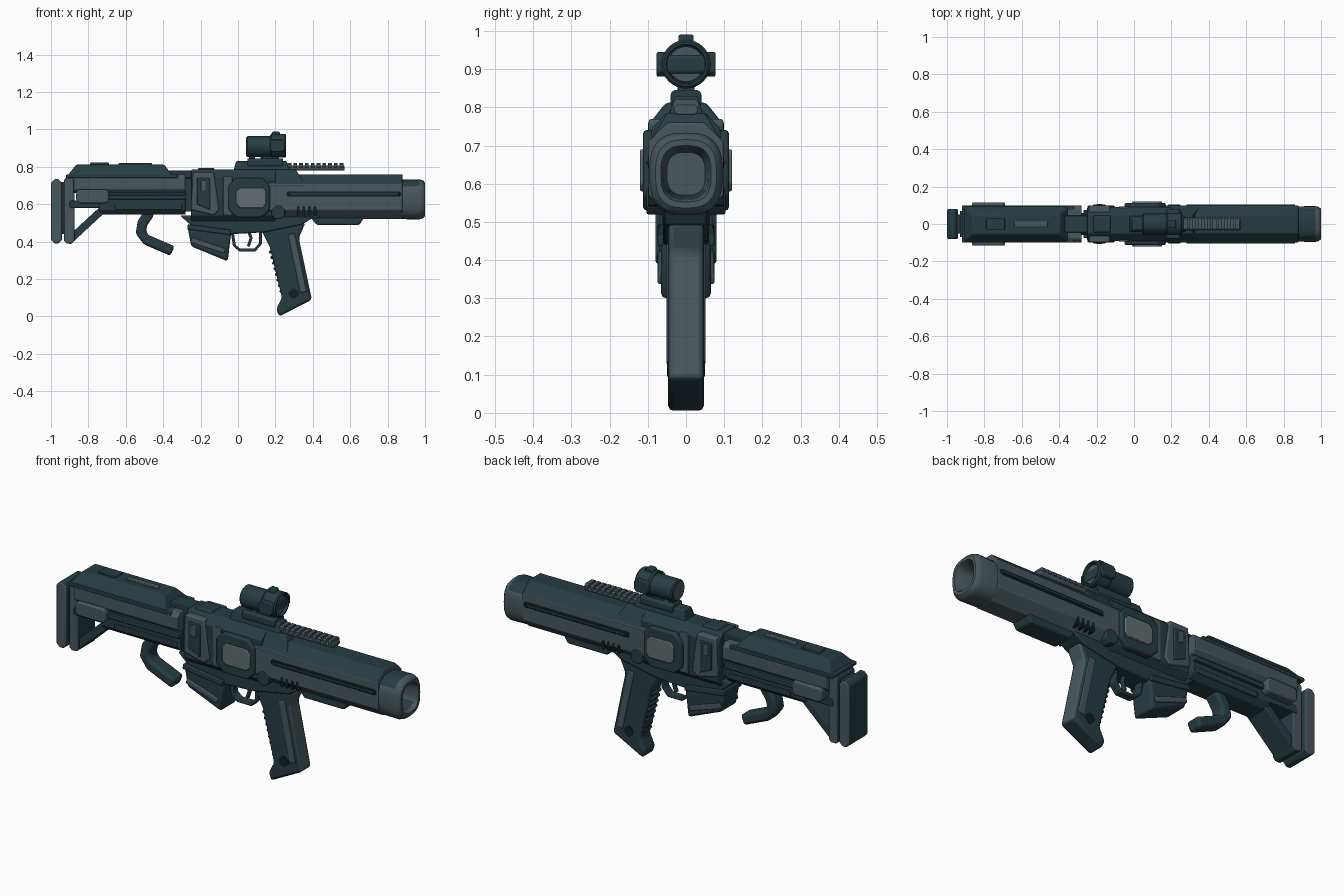
import bpy, bmesh, math
from mathutils import Vector

cube = bpy.data.objects.get("Cube")
if cube:
    bpy.data.objects.remove(cube)


def material(name, red, green, blue):
    mat = bpy.data.materials.new(name)
    mat.use_nodes = True
    mat.diffuse_color = (red, green, blue, 1)
    shader = mat.node_tree.nodes["Principled BSDF"]
    shader.inputs["Base Color"].default_value = mat.diffuse_color
    return mat


DARK = material("dark teal", .02, .046, .055)
GREY = material("slate grey", .064, .095, .107)
PALE = material("pale grey", .125, .155, .165)
BLACK = material("groove black", .006, .014, .018)
FINE, SOFT, ROUND = .004, .008, .014  # edge rounding


def loft(name, rings, colour=DARK, bevel=FINE, accent=None, where=None):
    """Skin equal rings, close both ends, and paint faces that meet a rule."""
    bm = bmesh.new()
    loops = [[bm.verts.new(point) for point in ring] for ring in rings]
    for near, far in zip(loops, loops[1:]):
        for i in range(len(near)):
            bm.faces.new((near[i - 1], near[i], far[i], far[i - 1]))
    bm.faces.new(loops[0])
    bm.faces.new(loops[-1])
    bmesh.ops.recalc_face_normals(bm, faces=bm.faces[:])
    bm.normal_update()
    mesh = bpy.data.meshes.new(name)
    mesh.materials.append(colour)
    if accent:
        mesh.materials.append(accent)
        for face in bm.faces:
            face.material_index = int(where(face.normal, face.calc_center_median()))
    bm.to_mesh(mesh)
    bm.free()
    ob = bpy.data.objects.new(name, mesh)
    bpy.context.collection.objects.link(ob)
    if bevel:
        mod = ob.modifiers.new("rounded edges", 'BEVEL')
        mod.width, mod.segments, mod.limit_method = bevel, 2, 'ANGLE'
    bpy.ops.object.select_all(action='DESELECT')
    ob.select_set(True)
    bpy.context.view_layer.objects.active = ob
    bpy.ops.object.shade_smooth_by_angle(angle=math.radians(30))


def octagon(a, b, low, high, cut):
    """Rectangle with its four corners cut off."""
    return [(a + cut, low), (b - cut, low), (b, low + cut), (b, high - cut),
            (b - cut, high), (a + cut, high), (a, high - cut), (a, low + cut)]


def slab(name, outline, width, *args, **options):
    """Side outline in x, z pulled to both sides."""
    loft(name, [[(x, y, z) for x, z in outline] for y in (-width, width)], *args, **options)


def box(name, back, front, low, high, width, *args, cut=FINE, **options):
    """Side rectangle with cut corners, pulled to both sides."""
    slab(name, octagon(back, front, low, high, cut), width, *args, **options)


def hull(name, back, front, low, high, width, cut, *args, **options):
    """Eight-sided cross-section pulled along the length."""
    ring = octagon(-width, width, low, high, cut)
    loft(name, [[(x, y, z) for y, z in ring] for x in (back, front)], *args, **options)


def frustum(name, back, front, low, high, width, inset, *args, **options):
    """Block whose top is smaller than its base."""
    rings = []
    for z, d in ((low, 0), (high, inset)):
        a, b, w = back + d, front - d, width - d
        rings.append([(a, -w, z), (b, -w, z), (b, w, z), (a, w, z)])
    loft(name, rings, *args, **options)


def tube(name, z, steps, *args, square=2, stretch=1, **options):
    """Turned part along the length; steps are x and radius."""
    def soften(v):
        return math.copysign(abs(v) ** (2 / square), v)
    angles = [math.tau * i / 32 for i in range(32)]
    loft(name, [[(x, r * soften(math.cos(t)), z + r * stretch * soften(math.sin(t)))
                 for t in angles] for x, r in steps], *args, bevel=0, **options)


def bar(name, path, width, thick, *args, **options):
    """Rectangular bar along a path in x, z."""
    points = [Vector((x, 0, z)) for x, z in path]
    side = Vector((0, width, 0))
    rings = []
    for i, p in enumerate(points):
        along = points[min(i + 1, len(points) - 1)] - points[max(i - 1, 0)]
        out = along.cross(side).normalized() * thick
        rings.append([p + out + side, p + out - side, p - out - side, p - out + side])
    loft(name, rings, *args, **options)


def faces_up(normal, centre):
    return normal.z > .3


def faces_side(normal, centre):
    return abs(normal.y) > .5


# Barrel shroud and hollow muzzle
hull("barrel_shroud", .16, .88, .52, .76, .098, .05, GREY, accent=DARK, where=faces_up)
frustum("shroud_collar", .14, .36, .7, .785, .1, .05)
tube("muzzle", .626, [(.86, .094), (.97, .096), (.99, .09), (1, .08), (1, .066), (.98, .06), (.9, .05)],
     GREY, square=2.8, stretch=1.12, accent=DARK,
     where=lambda normal, centre: normal.z > .55 and centre.x < .95)
box("shroud_side_groove", .26, .87, .64, .67, .1, BLACK, cut=SOFT)
box("shroud_side_rod", .28, .86, .65, .66, .104)
for i in range(4):
    x = .315 + i * .03
    box(f"shroud_vent_{i + 1}", x, x + ROUND, .54, .59, .099, BLACK, bevel=0)
slab("underbarrel_block", [(.38, .54), (.42, .49), (.65, .49), (.68, .54)], .055, bevel=SOFT)

# Central receiver
hull("receiver_core", -.25, .2, .5, .785, .09, .04)
slab("receiver_cheek", [(-.25, .57), (-.13, .54), (-.1, .57), (-.13, .77), (-.24, .77)],
     .098, GREY, bevel=SOFT)
slab("cheek_inset", [(-.22, .6), (-.15, .57), (-.15, .74), (-.22, .74)], .103)
box("cheek_button", -.2, -.17, .67, .73, .107, GREY)
box("receiver_web", -.08, -.03, .54, .75, .094, GREY)
box("side_frame", -.05, .17, .53, .74, .112, cut=.04, bevel=SOFT)
box("side_panel", -.01, .15, .58, .69, .12, PALE, cut=.02)
frustum("receiver_saddle", -.24, -.1, .74, .795, .07, .03)
slab("lower_receiver", [(-.31, .54), (-.22, .46), (-.04, .44), (.14, .45), (.34, .49), (.42, .54)],
     .06, bevel=SOFT)
box("pivot_disc", .18, .25, .52, .59, .103, cut=.02)

# Sight rail
frustum("rail_base", -.03, .28, .76, .83, .05, .02)
hull("rail_bar", .2, .57, .78, .806, .032, SOFT, GREY)
for i in range(10):
    x = .265 + i * .031
    hull(f"rail_tooth_{i + 1}", x, x + .02, .79, .82, .034, SOFT, GREY, bevel=0)

# Optical sight
hull("sight_mount", .05, .24, .8, .845, .04, SOFT)
box("sight_neck", .12, .22, .83, .88, .022)
box("mount_screw", .06, .09, .83, .87, .018)
tube("sight_tube", .908, [(.044, .05), (.05, .056), (.19, .056)])
tube("rear_lens", .908, [(.042, .044), (.05, .044)], GREY)
tube("sight_head", .913, [(.17, .056), (.18, .064), (.25, .064), (.257, .058), (.257, .052), (.24, .048)])
tube("front_lens", .913, [(.23, .046), (.245, .046)], GREY)
box("sight_side_knob", .17, .25, .88, .945, .077, cut=ROUND)
box("sight_top_knob", .18, .225, .95, .99, .02, cut=SOFT)

# Rear body under a sloped cover
hull("stock_body", -.88, -.28, .66, .76, .1, .02, GREY)
hull("stock_underbody", -.74, -.28, .545, .68, .075, .025)
box("body_neck", -.3, -.22, .56, .74, .05)
box("cover_edge", -.92, -.32, .74, .76, .1)
frustum("cover_hump", -.91, -.35, .755, .812, .098, .045, bevel=SOFT)
box("cover_tongue", -.37, -.24, .74, .78, .045)
box("cover_hatch", -.79, -.69, .8, .824, .03)
box("cover_strip", -.64, -.46, .8, .82, ROUND, GREY)
box("body_rod", -.7, -.28, .625, .65, .09)
box("body_lower_rib", -.66, -.3, .57, .6, .08)
box("stock_clamp", -.865, -.69, .605, .68, .116, GREY, cut=ROUND, bevel=SOFT)

# Shoulder frame, strut and pad
box("stock_frame", -.93, -.875, .39, .745, .07, cut=ROUND, accent=GREY, where=faces_side)
bar("stock_strut", [(-.91, .4), (-.71, .585)], .062, .02)
box("strut_top", -.9, -.68, .58, .62, .072)
box("pad_neck", -.97, -.91, .44, .72, .05)
box("shoulder_pad", -1, -.94, .39, .735, .08, cut=.02, bevel=SOFT, accent=GREY, where=faces_side)

# Hooked hand stop and cartridge box
bar("hand_hook", [(-.47, .56), (-.51, .5), (-.52, .45), (-.49, .41), (-.35, .35)],
    .04, .028, bevel=ROUND)
slab("cartridge_box", [(-.27, .48), (-.25, .375), (-.055, .295), (-.035, .46)], .066, bevel=ROUND)
bar("cartridge_ridge", [(-.25, .41), (-.07, .35)], .074, ROUND, GREY)
bar("cartridge_lip", [(-.27, .48), (-.04, .45)], .074, ROUND)

# Trigger group
bar("trigger_guard", [(-.03, .45), (-.02, .38), (.01, .355), (.09, .355), (.12, .39), (.12, .45)],
    .022, SOFT)
bar("trigger", [(.055, .46), (.07, .42), (.055, .375)], .01, SOFT)

# Pistol grip with finger ridges
slab("pistol_grip", [(.12, .47), (.36, .5), (.325, .42), (.395, .09), (.22, 0), (.205, .04),
                     (.235, .1), (.17, .37)],
     .047, bevel=ROUND, accent=GREY, where=lambda normal, centre: normal.x > .6)
bar("grip_side_strip", [(.285, .44), (.35, .13)], .051, .018, GREY)
box("grip_badge", .27, .325, .095, .15, .05, BLACK, cut=.02, bevel=0)
for i in range(8):
    x, z = .18 + i * SOFT, .345 - i * .03
    box(f"grip_ridge_{i + 1}", x - ROUND, x + .02, z - SOFT, z + SOFT, .036)
